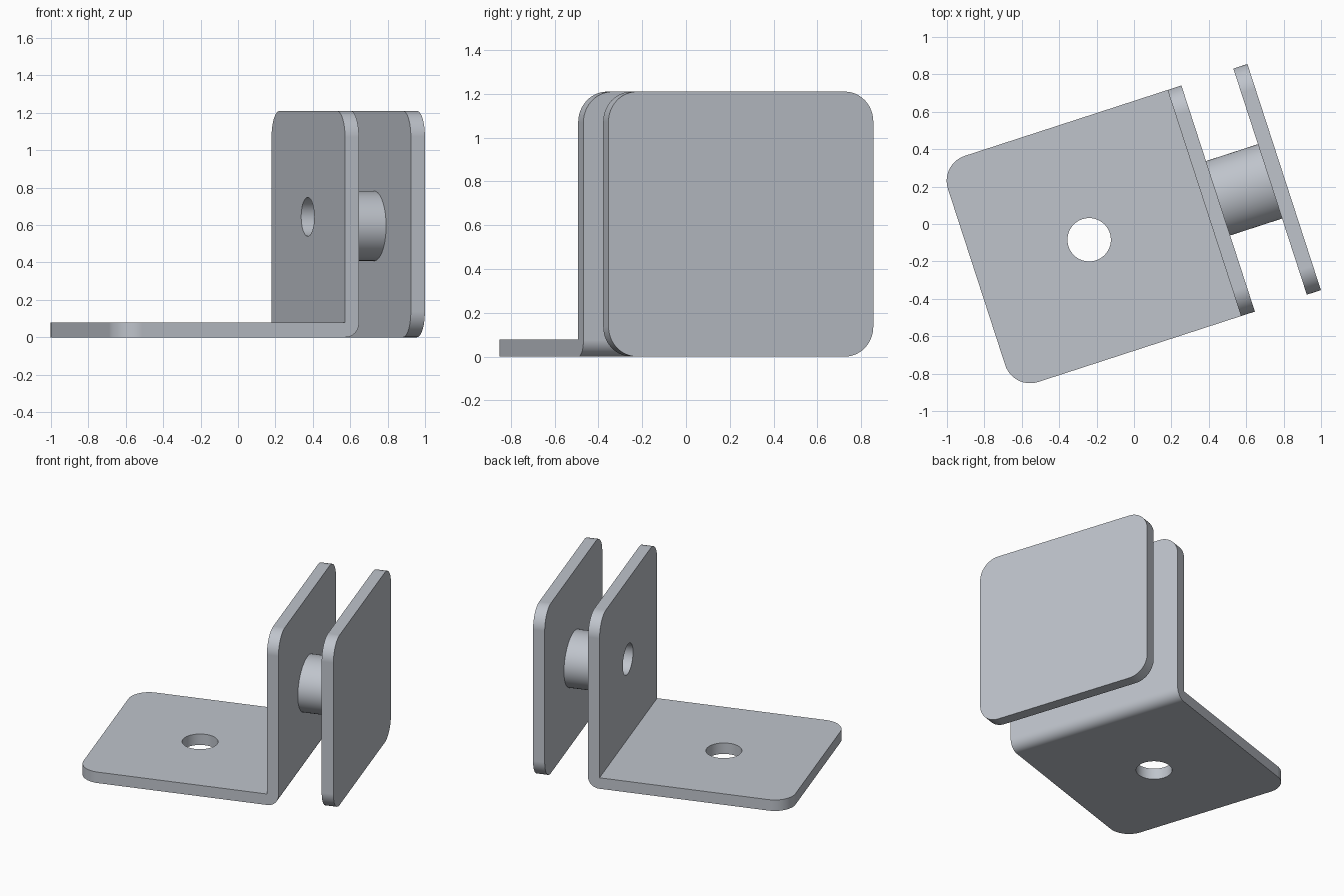
import bpy, bmesh, math

if "Cube" in bpy.data.objects:
    bpy.data.objects.remove(bpy.data.objects["Cube"])

ANGLE = math.radians(18)      # whole model is turned about z
T = 0.078                     # sheet thickness
V0, V1, H = -0.645, 0.626, 1.21

metal = bpy.data.materials.new("blue grey metal")
metal.diffuse_color = (0.52, 0.55, 0.60, 1)
metal.use_nodes = True
metal.node_tree.nodes["Principled BSDF"].inputs["Base Color"].default_value = metal.diffuse_color


def finish(name, bm):
    bmesh.ops.recalc_face_normals(bm, faces=bm.faces)
    me = bpy.data.meshes.new(name)
    bm.to_mesh(me)
    bm.free()
    ob = bpy.data.objects.new(name, me)
    bpy.context.collection.objects.link(ob)
    ob.rotation_euler.z = ANGLE
    me.materials.append(metal)
    return ob


def extruded(profile):
    """Extrude an (x, z) profile across the width."""
    bm = bmesh.new()
    f = bm.faces.new([bm.verts.new((x, V0, z)) for x, z in profile])
    r = bmesh.ops.extrude_face_region(bm, geom=[f])
    vs = [g for g in r["geom"] if isinstance(g, bmesh.types.BMVert)]
    bmesh.ops.translate(bm, verts=vs, vec=(0, V1 - V0, 0))
    return bm


def round_edges(bm, test, radius):
    es = [e for e in bm.edges if test(e.verts[0].co, e.verts[1].co)]
    bmesh.ops.bevel(bm, geom=es, offset=radius, offset_type='OFFSET',
                    segments=14, profile=0.5, affect='EDGES')


def cylinder(name, axis, centre, radii, length):
    """Oval cylinder along local x or z."""
    bm = bmesh.new()
    bmesh.ops.create_cone(bm, cap_ends=True, segments=64, radius1=1,
                          radius2=1, depth=length)
    for v in bm.verts:
        a, b, c = v.co.x * radii[0], v.co.y * radii[1], v.co.z
        v.co = (c, a, b) if axis == 'x' else (a, b, c)
    bmesh.ops.translate(bm, verts=bm.verts, vec=centre)
    return finish(name, bm)


def smooth(ob):
    bpy.ops.object.select_all(action='DESELECT')
    ob.select_set(True)
    bpy.context.view_layer.objects.active = ob
    bpy.ops.object.shade_smooth_by_angle(angle=math.radians(30))
    wn = ob.modifiers.new("normals", 'WEIGHTED_NORMAL')
    wn.keep_sharp = True


# L-shaped bracket with a rounded outer bend
L, R, BEND = -0.888, 0.470, 0.075
bend = [(R - BEND + BEND * math.sin(a), BEND - BEND * math.cos(a))
        for a in (math.pi / 2 * i / 10 for i in range(11))]
bm = extruded([(L, 0)] + bend + [(R, H), (R - T, H), (R - T, T), (L, T)])
round_edges(bm, lambda a, b: abs(a.y - b.y) < 1e-5 and
            (max(a.x, b.x) < L + 0.01 or min(a.z, b.z) > H - 0.01), 0.14)
bracket = finish("angle_bracket", bm)

# Screw holes through the base and the upright
cutters = [cylinder("base_hole", 'z', (-0.254, -0.006, T / 2), (0.116, 0.116), 0.3),
           cylinder("upright_hole", 'x', (R - T / 2, 0, 0.644), (0.113, 0.104), 0.3)]
bpy.context.view_layer.objects.active = bracket
for c in cutters:
    m = bracket.modifiers.new("hole", 'BOOLEAN')
    m.operation, m.solver, m.object = 'DIFFERENCE', 'EXACT', c
    bpy.ops.object.modifier_apply(modifier=m.name)
    bpy.data.objects.remove(c)
smooth(bracket)

# Round-cornered clamp plate
P0, P1 = 0.762, 0.841
bm = extruded([(P0, 0), (P1, 0), (P1, H), (P0, H)])
round_edges(bm, lambda a, b: abs(a.x - b.x) > 0.01, 0.137)
smooth(finish("clamp_plate", bm))

# Spacer joining the bracket to the plate
smooth(cylinder("spacer", 'x', ((R + P0) / 2, -0.008, 0.595), (0.209, 0.187), P0 - R))
